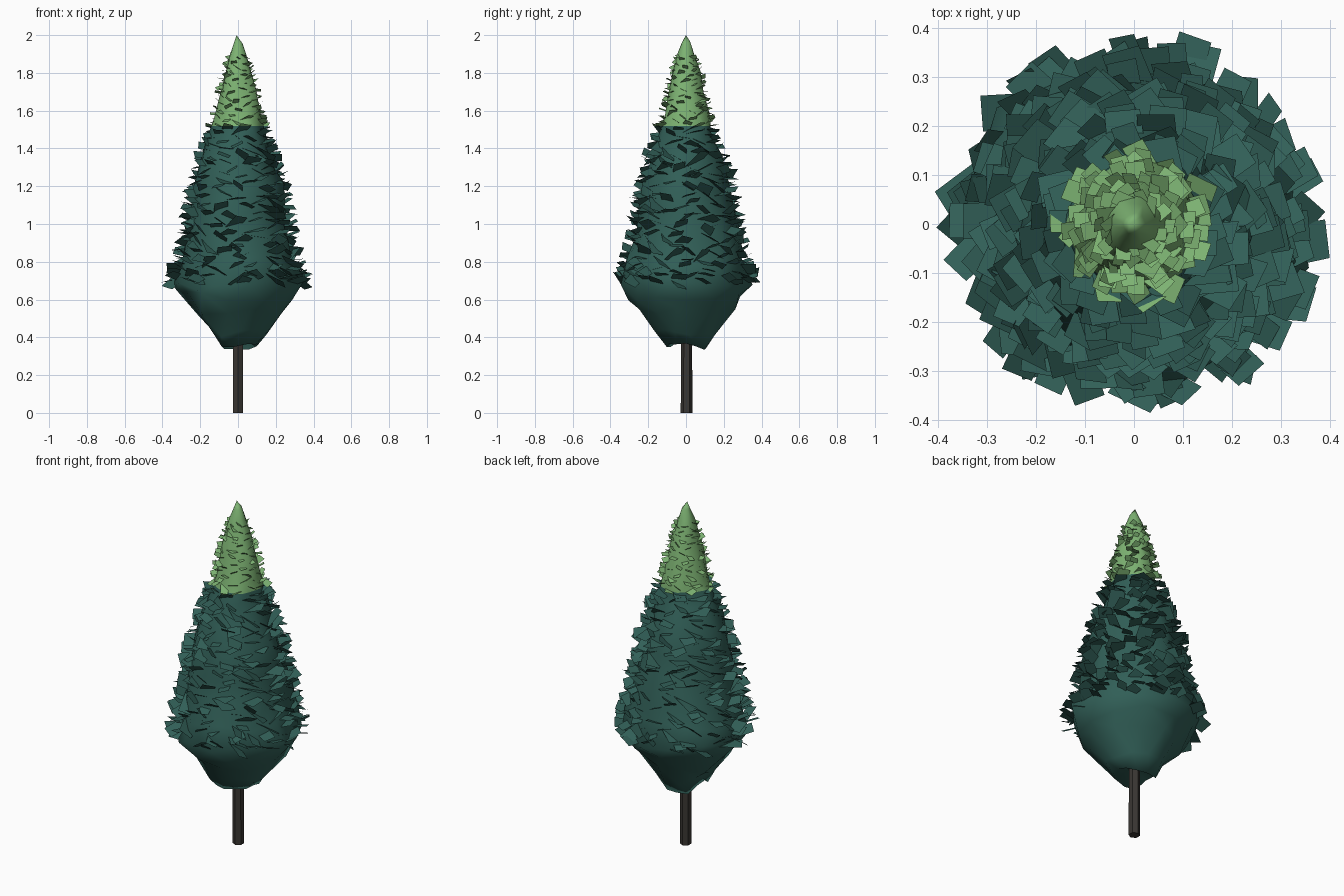
import bpy, bmesh, math, random
from mathutils import Vector, Matrix

if "Cube" in bpy.data.objects:
    bpy.data.objects.remove(bpy.data.objects["Cube"])

random.seed(7)
SPLIT = 1.52   # height where the fresh growth begins


def material(name, rgb):
    m = bpy.data.materials.new(name)
    m.diffuse_color = (*rgb, 1)
    m.use_nodes = True
    m.node_tree.nodes["Principled BSDF"].inputs["Base Color"].default_value = m.diffuse_color
    return m


dark = material("dark_needles", (0.031, 0.115, 0.096))
light = material("fresh_needles", (0.205, 0.45, 0.17))
bark = material("bark", (0.042, 0.038, 0.033))


def finish(bm, name, mats, smooth=False):
    # cut at the colour line, then colour faces by height
    if len(mats) > 1:
        geom = bm.verts[:] + bm.edges[:] + bm.faces[:]
        bmesh.ops.bisect_plane(bm, geom=geom, plane_co=(0, 0, SPLIT), plane_no=(0, 0, 1))
    for f in bm.faces:
        f.smooth = smooth
        if len(mats) > 1:
            f.material_index = int(f.calc_center_median().z > SPLIT)
    me = bpy.data.meshes.new(name)
    bm.to_mesh(me)
    bm.free()
    for m in mats:
        me.materials.append(m)
    ob = bpy.data.objects.new(name, me)
    bpy.context.collection.objects.link(ob)
    return ob


# height, radius of the foliage body
PROFILE = [(0.36, 0.11), (0.43, 0.16), (0.53, 0.24), (0.62, 0.31), (0.70, 0.345),
           (0.80, 0.305), (0.92, 0.28), (1.06, 0.255), (1.20, 0.225), (1.34, 0.185),
           (1.46, 0.145), (1.58, 0.12), (1.70, 0.097), (1.80, 0.072), (1.90, 0.044), (1.96, 0.022)]


def radius(z):
    for (z0, r0), (z1, r1) in zip(PROFILE, PROFILE[1:]):
        if z <= z1:
            return r0 + (r1 - r0) * (z - z0) / (z1 - z0)
    return 0.02


# Trunk: slim six-sided post
bm = bmesh.new()
bmesh.ops.create_cone(bm, cap_ends=True, segments=6, radius1=0.031, radius2=0.029, depth=0.5,
                      matrix=Matrix.Translation((0, 0.003, 0.25)))
finish(bm, "trunk", [bark])

# Foliage body: lofted rings, jittered and twisted so the edges spiral
bm = bmesh.new()
N = 11
rings = []
for k, (z, r) in enumerate(PROFILE):
    ring = []
    for i in range(N):
        a = 2 * math.pi * i / N + k * 0.2 + random.uniform(-.1, .1)
        rr = r * random.uniform(0.93, 1.09)
        dz = random.uniform(-0.03, 0.03) * min(1, r / 0.12)
        ring.append(bm.verts.new((rr * math.cos(a), rr * math.sin(a), z + dz)))
    rings.append(ring)
for lo, hi in zip(rings, rings[1:]):
    for i in range(N):
        j = (i + 1) % N
        bm.faces.new((lo[i], lo[j], hi[i]))
        bm.faces.new((lo[j], hi[j], hi[i]))
tip = bm.verts.new((-0.008, 0, 2.0))
base = bm.verts.new((0, 0, 0.43))
for i in range(N):
    j = (i + 1) % N
    bm.faces.new((rings[-1][i], rings[-1][j], tip))
    bm.faces.new((rings[0][j], rings[0][i], base))
finish(bm, "foliage_body", [dark, light], smooth=True)

# Needle tufts: flat square cards poking out of the body in a spiral
bm = bmesh.new()
COUNT = 430
for n in range(COUNT):
    t = (n + 0.5) / COUNT
    z = 0.69 + 1.2 * t ** 1.25
    a = n * 2.39996 + random.uniform(-.2, .2)
    r = radius(z)
    s = min(0.066, 0.022 + 0.24 * r) * random.uniform(0.75, 1.1)
    if z > SPLIT:
        s *= 0.72
    m = (Matrix.Translation((0, 0, z)) @ Matrix.Rotation(a, 4, 'Z')
         @ Matrix.Translation((r * 0.99, 0, 0))
         @ Matrix.Rotation(random.uniform(-0.75, 0.35), 4, 'Y')
         @ Matrix.Rotation(random.uniform(-0.7, 0.5), 4, 'X')
         @ Matrix.Rotation(random.uniform(0.0, 0.9), 4, 'Z'))
    corners = [(-s, -s * .6, 0), (s * .9, -s * .55, 0), (s * .95, s * .55, 0), (-s, s * .6, 0)]
    bm.faces.new([bm.verts.new(m @ Vector(c)) for c in corners])
finish(bm, "needle_tufts", [dark, light])
